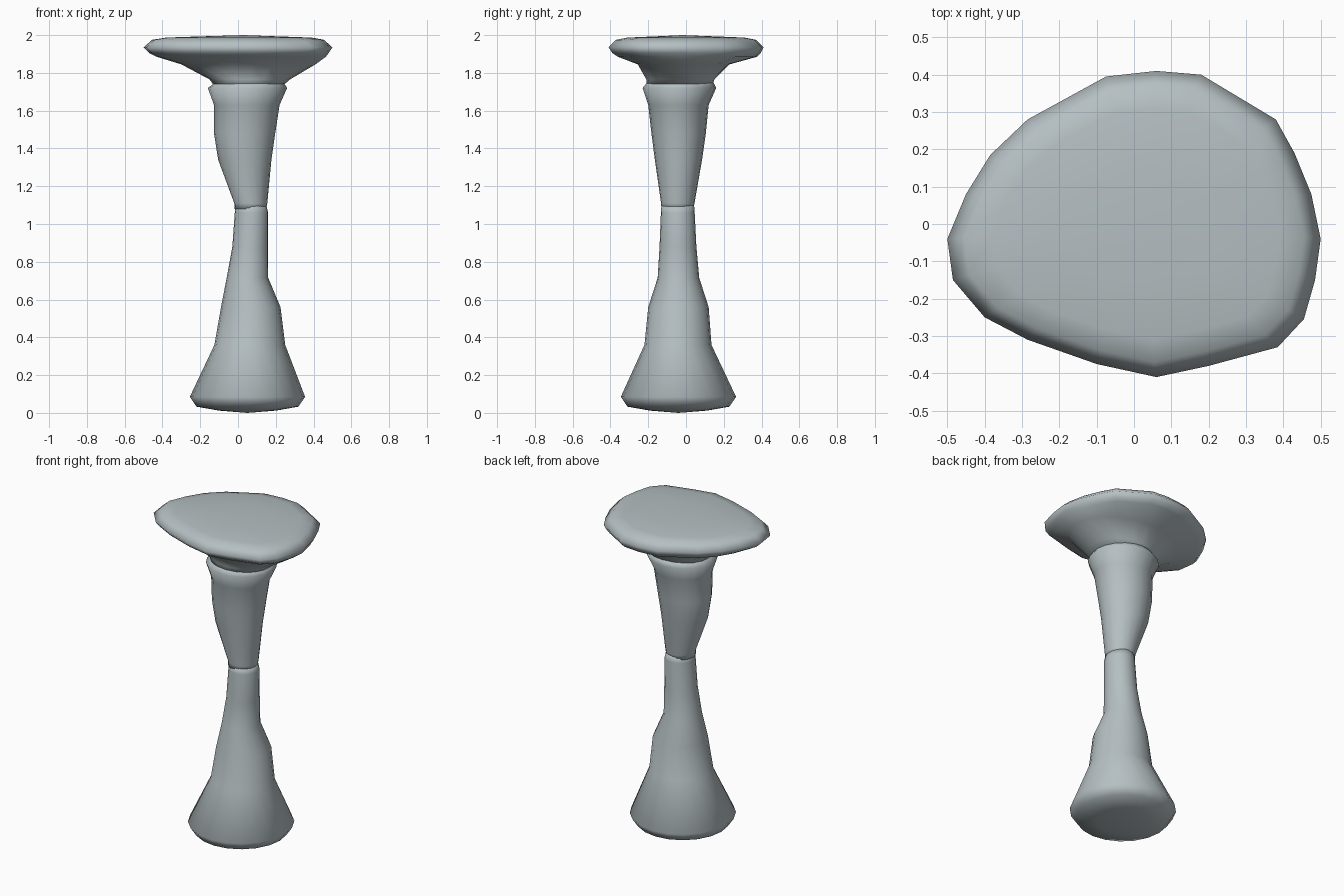
import bpy, bmesh, math

mat = bpy.data.materials.new("pale blue grey")
mat.diffuse_color = (0.46, 0.52, 0.54, 1)

N = 20
# round unit outline, clockwise from +y
circle = [(math.sin(2 * math.pi * i / N), math.cos(2 * math.pi * i / N)) for i in range(N)]
# uneven outline of the seat seen from above
seat_outline = [(.06, .41), (.18, .40), (.38, .28), (.43, .19), (.475, .08), (.5, -.04),
                (.485, -.15), (.455, -.255), (.385, -.33), (.20, -.38), (.06, -.41),
                (-.1, -.375), (-.285, -.31), (-.4, -.25), (-.485, -.15), (-.5, -.04),
                (-.45, .08), (-.385, .185), (-.285, .28), (-.075, .395)]
seat_unit = [(x / .5, y / .41) for x, y in seat_outline]


def loft(name, rings, bottom=None, top=None):
    """rings: (z, xmin, xmax, ymin, ymax, blend from circle to seat outline)"""
    bm = bmesh.new()
    loops = []
    for z, x0, x1, y0, y1, w in rings:
        cx, cy, rx, ry = (x0 + x1) / 2, (y0 + y1) / 2, (x1 - x0) / 2, (y1 - y0) / 2
        loops.append([bm.verts.new((cx + rx * (a[0] * (1 - w) + b[0] * w),
                                    cy + ry * (a[1] * (1 - w) + b[1] * w), z))
                      for a, b in zip(circle, seat_unit)])
    for lo, hi in zip(loops, loops[1:]):
        for i in range(N):
            j = (i + 1) % N
            bm.faces.new((lo[i], hi[i], hi[j], lo[j]))
    for pole, loop in ((bottom, loops[0]), (top, loops[-1])):
        if pole:
            v = bm.verts.new(pole)
            for i in range(N):
                bm.faces.new((v, loop[i], loop[(i + 1) % N]))
    bmesh.ops.recalc_face_normals(bm, faces=bm.faces)
    for f in bm.faces:
        f.smooth = True
    me = bpy.data.meshes.new(name)
    bm.to_mesh(me)
    bm.free()
    me.materials.append(mat)
    ob = bpy.data.objects.new(name, me)
    bpy.context.collection.objects.link(ob)
    return ob


# flared foot and lower stem, slightly domed underneath
loft("lower_stem", [
    (.012, -.10, .20, -.19, .11, 0),
    (.033, -.22, .32, -.31, .23, 0),
    (.085, -.255, .355, -.345, .265, 0),
    (.36, -.125, .25, -.22, .135, 0),
    (.56, -.09, .225, -.20, .12, 0),
    (.715, -.06, .16, -.15, .07, 0),
    (.88, -.03, .16, -.14, .055, 0),
    (1.06, -.017, .16, -.133, .046, 0),
    (1.10, -.012, .15, -.13, .043, 0),
], bottom=(.05, -.04, 0), top=(.07, -.04, 1.10))

# upper stem widening to a collar
loft("upper_stem", [
    (1.08, -.018, .15, -.13, .04, 0),
    (1.11, -.02, .155, -.132, .045, 0),
    (1.34, -.105, .177, -.165, .085, 0),
    (1.48, -.127, .197, -.183, .105, 0),
    (1.63, -.127, .22, -.20, .12, 0),
    (1.72, -.16, .26, -.23, .16, 0),
    (1.75, -.12, .24, -.205, .145, 0),
], bottom=(.07, -.04, 1.08), top=(.06, -.03, 1.75))

# mushroom-like seat on top
loft("seat", [
    (1.73, -.125, .235, -.21, .14, 0),
    (1.765, -.15, .275, -.21, .15, .1),
    (1.845, -.30, .41, -.255, .23, .5),
    (1.885, -.43, .465, -.36, .375, .9),
    (1.905, -.47, .48, -.39, .395, 1),
    (1.935, -.5, .5, -.41, .41, 1),
    (1.975, -.455, .455, -.37, .37, 1),
    (1.987, -.38, .39, -.31, .31, 1),
    (1.993, -.20, .22, -.17, .16, 1),
], bottom=(.06, -.035, 1.73), top=(.03, -.02, 2.0))
